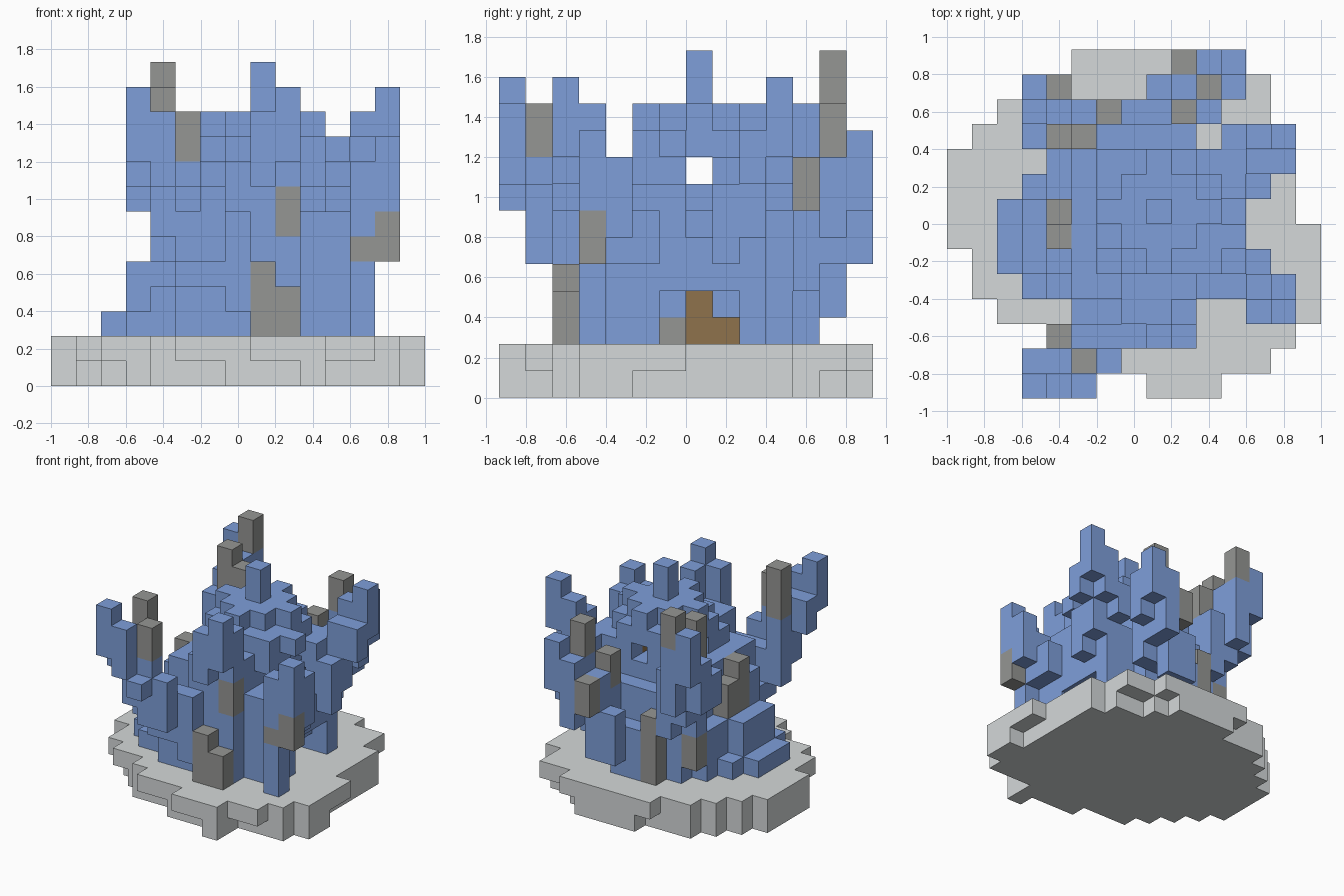
import bpy
import bmesh
from mathutils import Vector

cube = bpy.data.objects.get("Cube")
if cube:
    bpy.data.objects.remove(cube, do_unlink=True)

# Block size and grid origin
SIZE = 2 / 15
ORIGIN = Vector((-1, -7 * SIZE, 0))


def make_material(name, rgb):
    mat = bpy.data.materials.new(name)
    mat.use_nodes = True
    colour = (*rgb, 1)
    mat.diffuse_color = colour
    mat.node_tree.nodes["Principled BSDF"].inputs["Base Color"].default_value = colour
    return mat


palette = [
    make_material("coral blue", (.21, .345, .7)),
    make_material("dead coral grey", (.3, .305, .295)),
    make_material("pale stone", (.66, .69, .695)),
    make_material("inner brown", (.275, .17, .072)),
]
BLUE, GREY, STONE, BROWN = range(len(palette))

blocks = {}  # cell -> (part name, colour)


def span(value):
    """Turn a single index or an inclusive pair into a range."""
    first, last = value if isinstance(value, tuple) else (value, value)
    return range(first, last + 1)


def cells(x, y, z):
    return [(i, j, k) for i in span(x) for j in span(y) for k in span(z)]


def carve(x, y, z):
    for cell in cells(x, y, z):
        blocks.pop(cell, None)


def part(name):
    """Return a fill function that adds blocks to the named part."""
    def fill(x, y, z, colour=BLUE):
        for cell in cells(x, y, z):
            blocks[cell] = (name, colour)
    return fill


# Round stone base: first and last block of every row, front to back
base = part("stone_base")
rows = [(8, 10), (5, 12), (4, 13), (2, 14), (1, 14), (1, 14), (0, 14),
        (0, 13), (0, 13), (0, 13), (1, 13), (2, 12), (3, 12), (5, 10)]
for row, ends in enumerate(rows):
    base(x=ends, y=row, z=(0, 1), colour=STONE)
# Undercuts along the lower edge
carve(x=(1, 2), y=3, z=0)
carve(x=1, y=4, z=0)
carve(x=(5, 6), y=1, z=0)
carve(x=(11, 12), y=1, z=0)
carve(x=(8, 9), y=0, z=0)
carve(x=14, y=(5, 6), z=0)
carve(x=(11, 12), y=12, z=0)
carve(x=10, y=13, z=0)
carve(x=5, y=13, z=0)

# Central trunk
trunk = part("coral_trunk")
trunk(x=(5, 9), y=(3, 10), z=(2, 4))
trunk(x=10, y=(4, 9), z=(2, 6))
trunk(x=(5, 9), y=(4, 9), z=(5, 7))
trunk(x=(6, 9), y=(6, 10), z=(5, 6))
trunk(x=(7, 9), y=4, z=8)
trunk(x=(6, 10), y=(5, 6), z=8)
trunk(x=(6, 10), y=(8, 9), z=8)
trunk(x=11, y=5, z=(2, 7))
trunk(x=11, y=6, z=(4, 7))
trunk(x=11, y=7, z=(4, 5))
trunk(x=11, y=8, z=(4, 6))
trunk(x=11, y=9, z=(2, 6))
# Open hollow and tunnel with the brown core
carve(x=(9, 11), y=7, z=(2, 3))
carve(x=(9, 11), y=8, z=2)
carve(x=8, y=(5, 9), z=8)
trunk(x=8, y=7, z=(2, 7), colour=BROWN)
trunk(x=8, y=8, z=2, colour=BROWN)
trunk(x=9, y=8, z=8, colour=BROWN)
trunk(x=10, y=6, z=2, colour=GREY)

# Crown over the trunk
crown = part("coral_crown")
crown(x=(7, 9), y=(5, 9), z=9)
crown(x=(6, 10), y=(6, 8), z=9)
crown(x=10, y=5, z=9)
crown(x=6, y=9, z=9)
crown(x=11, y=6, z=9)
crown(x=(7, 9), y=(6, 8), z=10)
crown(x=8, y=(5, 9), z=10)
crown(x=(6, 10), y=7, z=10)
crown(x=8, y=7, z=(11, 12))

# Front left branch
branch = part("front_left_branch")
branch(x=(5, 6), y=2, z=(4, 6))
branch(x=6, y=1, z=(5, 7))
branch(x=5, y=1, z=(5, 8))
branch(x=5, y=1, z=(9, 10), colour=GREY)
branch(x=5, y=0, z=7)
branch(x=4, y=1, z=(6, 9))
branch(x=4, y=2, z=(5, 8))
branch(x=4, y=2, z=(9, 11), colour=GREY)
branch(x=4, y=0, z=(8, 10))
branch(x=3, y=1, z=(8, 9))
branch(x=3, y=0, z=(9, 11))

# Front branch and the grey stubs beneath it
branch = part("front_branch")
branch(x=8, y=2, z=(2, 4), colour=GREY)
branch(x=9, y=2, z=(2, 3), colour=GREY)
branch(x=7, y=2, z=(3, 6))
branch(x=(7, 8), y=3, z=(5, 8))
branch(x=9, y=3, z=5)
branch(x=9, y=3, z=(6, 7), colour=GREY)
branch(x=9, y=3, z=(8, 10))
branch(x=8, y=2, z=(8, 10))
branch(x=9, y=2, z=(9, 11))

# Front right branch
branch = part("front_right_branch")
branch(x=11, y=4, z=(2, 6))
branch(x=12, y=4, z=(5, 7))
branch(x=12, y=5, z=(5, 6))
branch(x=12, y=3, z=(2, 8))
branch(x=12, y=3, z=5, colour=GREY)
branch(x=13, y=3, z=(5, 6), colour=GREY)
branch(x=13, y=3, z=(7, 9))
branch(x=13, y=4, z=(6, 8))

# Back right branch
branch = part("back_right_branch")
branch(x=12, y=8, z=(5, 7))
branch(x=11, y=(8, 9), z=(7, 8))
branch(x=12, y=9, z=(6, 9))
branch(x=11, y=10, z=(7, 8))
branch(x=12, y=10, z=(8, 10))
branch(x=13, y=9, z=(8, 9))
branch(x=13, y=10, z=(9, 11))

# Back branch
branch = part("back_branch")
branch(x=(7, 8), y=11, z=(2, 4))
branch(x=8, y=12, z=(3, 5))
branch(x=9, y=12, z=(3, 7))
branch(x=9, y=11, z=(4, 6))
branch(x=9, y=11, z=(7, 8), colour=GREY)
branch(x=10, y=11, z=(4, 6))
branch(x=10, y=12, z=(5, 8))
branch(x=10, y=12, z=(9, 10), colour=GREY)
branch(x=9, y=13, z=(6, 7), colour=GREY)
branch(x=10, y=13, z=(5, 8))
branch(x=11, y=12, z=(6, 8))
branch(x=11, y=13, z=(7, 9))
branch(x=6, y=11, z=(2, 5), colour=GREY)

# Back left branch
branch = part("back_left_branch")
branch(x=5, y=10, z=(4, 8))
branch(x=5, y=10, z=(9, 10), colour=GREY)
branch(x=5, y=11, z=(5, 8))
branch(x=4, y=10, z=(3, 4), colour=GREY)
branch(x=4, y=10, z=(5, 8))
branch(x=4, y=10, z=(9, 11), colour=GREY)
branch(x=4, y=11, z=(6, 10))
branch(x=4, y=12, z=(7, 10))
branch(x=4, y=12, z=(11, 12), colour=GREY)
branch(x=3, y=10, z=(7, 8))
branch(x=3, y=11, z=(7, 9))
branch(x=3, y=12, z=(9, 11))

# Low growth on the left
growth = part("left_growth")
growth(x=2, y=(5, 7), z=2)
growth(x=3, y=(5, 7), z=(2, 4))
growth(x=3, y=4, z=2)
growth(x=3, y=8, z=2)
growth(x=4, y=4, z=(2, 3))
growth(x=4, y=5, z=(2, 6))
growth(x=4, y=(6, 9), z=(2, 4))
growth(x=4, y=6, z=(5, 7), colour=GREY)
growth(x=4, y=7, z=(5, 6), colour=GREY)


def build(name):
    """Skin a part's exposed block faces and merge the flat ones."""
    bm = bmesh.new()
    for cell, (owner, colour) in blocks.items():
        if owner != name:
            continue
        centre = Vector(cell) + Vector((.5, .5, .5))
        for axis in range(3):
            for sign in (-1, 1):
                normal = Vector((0, 0, 0))
                normal[axis] = sign
                if tuple(int(c) for c in Vector(cell) + normal) in blocks:
                    continue
                u = Vector((0, 0, 0))
                u[(axis + 1) % 3] = .5
                v = normal.cross(u)
                mid = centre + normal / 2
                corners = (mid - u - v, mid + u - v, mid + u + v, mid - u + v)
                face = bm.faces.new([bm.verts.new(ORIGIN + c * SIZE) for c in corners])
                face.material_index = colour
    bmesh.ops.remove_doubles(bm, verts=bm.verts, dist=SIZE / 100)
    bmesh.ops.dissolve_limit(bm, angle_limit=.01, verts=bm.verts, edges=bm.edges,
                             delimit={'MATERIAL'})
    mesh = bpy.data.meshes.new(name)
    bm.to_mesh(mesh)
    bm.free()
    for mat in palette:
        mesh.materials.append(mat)
    bpy.context.collection.objects.link(bpy.data.objects.new(name, mesh))


for part_name in sorted({owner for owner, colour in blocks.values()}):
    build(part_name)
